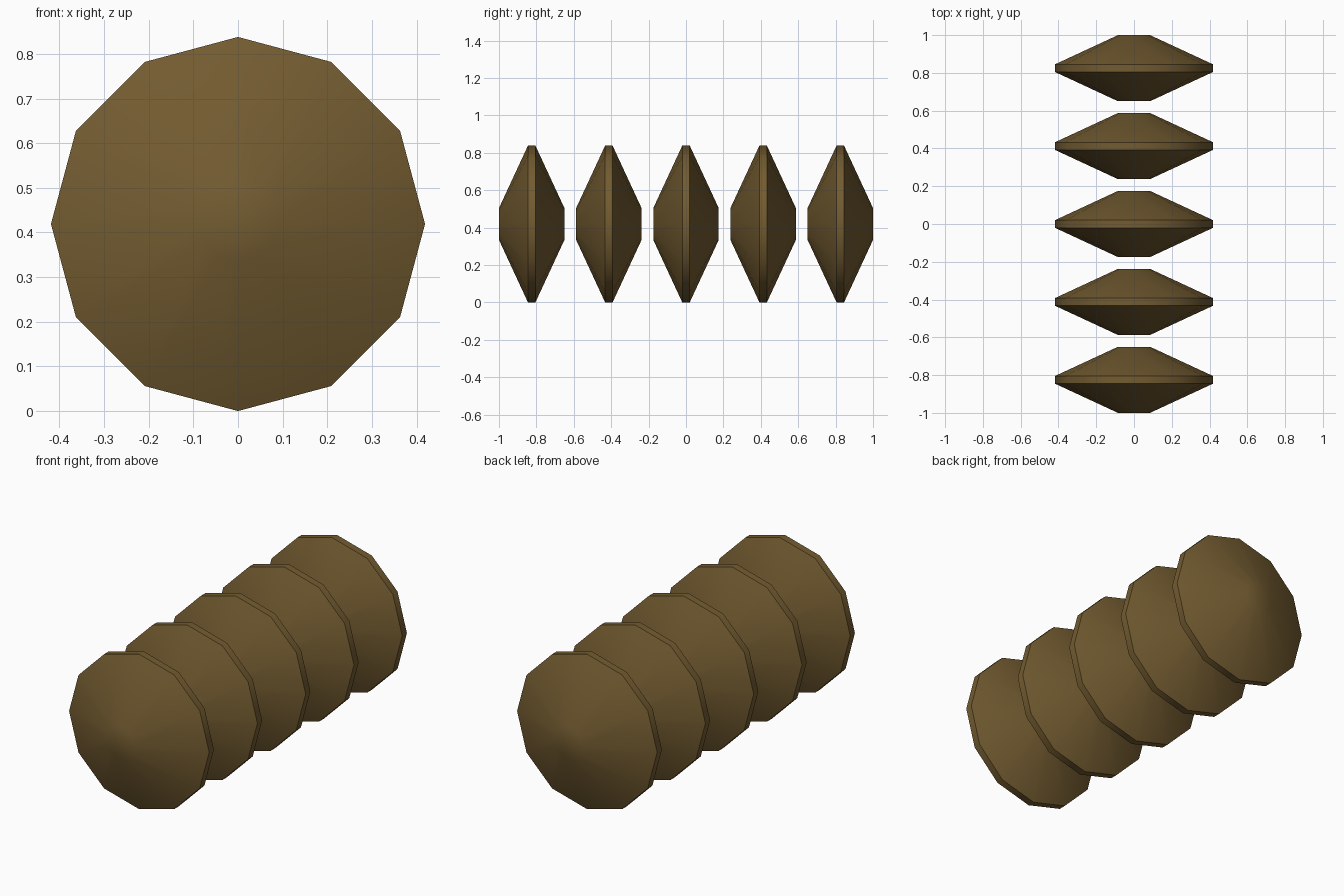
import bpy, bmesh, math

cube = bpy.data.objects.get("Cube")
if cube:
    bpy.data.objects.remove(cube, do_unlink=True)

# Material
brown = bpy.data.materials.new("dark_brown")
brown.use_nodes = True
colour = (0.17, 0.105, 0.03, 1)
brown.diffuse_color = colour
brown.node_tree.nodes["Principled BSDF"].inputs["Base Color"].default_value = colour

SIDES = 12
RADIUS = 0.419
SPACING = 0.4125
PROFILE = [(0.085, -0.175), (RADIUS, -0.02), (RADIUS, 0.02), (0.085, 0.175)]  # radius, y


def make_disc(name, y):
    """Double-cone disc with a narrow rim and small flat hubs, axis along y."""
    bm = bmesh.new()
    rings = []
    for r, dy in PROFILE:
        angles = [math.tau * i / SIDES for i in range(SIDES)]
        rings.append([bm.verts.new((r * math.cos(a), dy, r * math.sin(a))) for a in angles])
    for a, b in zip(rings, rings[1:]):
        for i in range(SIDES):
            j = (i + 1) % SIDES
            bm.faces.new((a[i], a[j], b[j], b[i]))
    bm.faces.new(rings[0])
    bm.faces.new(rings[-1])
    bmesh.ops.recalc_face_normals(bm, faces=bm.faces)
    mesh = bpy.data.meshes.new(name)
    bm.to_mesh(mesh)
    bm.free()
    mesh.materials.append(brown)
    obj = bpy.data.objects.new(name, mesh)
    obj.location = (0, y, RADIUS)
    bpy.context.collection.objects.link(obj)
    return obj


# Row of five discs
bpy.ops.object.select_all(action="DESELECT")
for k in range(5):
    disc = make_disc(f"disc_{k + 1}", (k - 2) * SPACING)
    disc.select_set(True)
    bpy.context.view_layer.objects.active = disc
bpy.ops.object.shade_smooth_by_angle(angle=math.radians(40))
